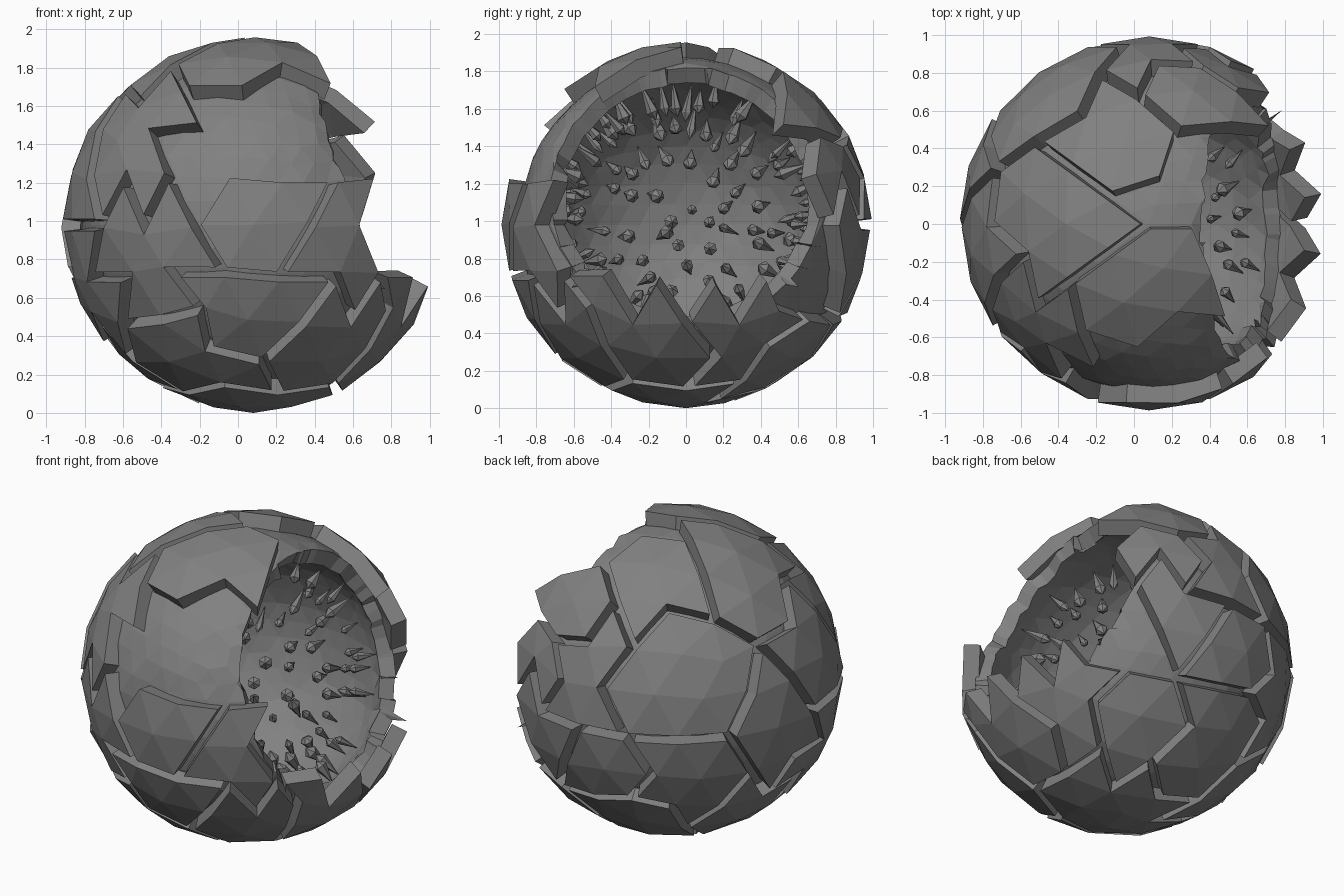
import bpy, bmesh, math, random
from mathutils import Vector

if "Cube" in bpy.data.objects:
    bpy.data.objects.remove(bpy.data.objects["Cube"])

random.seed(4)
CENTRE = Vector((0.08, 0, 0.98))
R = 0.98
TILT = math.radians(17)
OPEN = Vector((math.cos(TILT), 0, math.sin(TILT)))   # direction of the opening

grey = bpy.data.materials.new("stone_grey")
grey.diffuse_color = (0.22, 0.22, 0.22, 1)
grey.use_nodes = True
grey.node_tree.nodes["Principled BSDF"].inputs["Base Color"].default_value = grey.diffuse_color


def make_object(name, bm, thickness=0):
    me = bpy.data.meshes.new(name)
    bm.to_mesh(me)
    bm.free()
    me.materials.append(grey)
    ob = bpy.data.objects.new(name, me)
    ob.location = CENTRE
    bpy.context.collection.objects.link(ob)
    if thickness:
        mod = ob.modifiers.new("thickness", 'SOLIDIFY')
        mod.thickness = thickness
        mod.offset = -1
    return ob


def on_sphere(pairs, axis, sign):
    """Complete two view coordinates to a unit direction."""
    out = []
    for a, b in pairs:
        v = [a, b]
        v.insert(axis, sign * math.sqrt(max(0, 1 - a * a - b * b)))
        out.append(Vector(v))
    return out


# Plate centres, as seen from each side
seeds = (
    on_sphere([(.1, .03), (.53, -.1), (-.05, -.47), (-.55, -.17), (-.6, .45),
               (.45, -.65), (-.38, -.72)], 1, -1)                        # front
    + on_sphere([(-.5, .35), (.05, .3), (-.15, -.2), (.4, -.12), (-.6, -.3),
                 (-.2, -.7), (.35, -.72)], 1, 1)                         # back
    + on_sphere([(.07, -.28), (-.45, .03), (-.2, .48), (.38, .68)], 2, 1)  # top
    + on_sphere([(0, -.1)], 2, -1)                                       # bottom
    + on_sphere([(.82, .38), (-.2, -.55), (.3, -.6)], 0, 1)              # right
    + on_sphere([(-.15, .25), (.25, -.05), (-.2, -.35), (.1, -.7)], 0, -1)  # left
)
# Places where the plates have broken away
bare = [Vector((.5, -.65, .55)), Vector((.6, .75, -.27)), Vector((.02, -.88, .46)),
        Vector((-.27, -.88, .36)), Vector((.3, .25, .92))]
cells = [s.normalized() for s in seeds + bare]


def cell_of(d):
    return max(range(len(cells)), key=lambda i: cells[i].dot(d))


# Outer plates: groups of icosphere triangles, inset for the gaps
for i, seed in enumerate(seeds):
    bm = bmesh.new()
    bmesh.ops.create_icosphere(bm, subdivisions=3, radius=R)
    drop = []
    for f in bm.faces:
        d = f.calc_center_median().normalized()
        limit = 0.64 if d.y < -0.45 else 0.72
        if cell_of(d) != i or d.dot(OPEN) > limit:
            drop.append(f)
    bmesh.ops.delete(bm, geom=drop, context='FACES')
    if not bm.faces:
        bm.free()
        continue
    ring = bmesh.ops.inset_region(bm, faces=bm.faces[:], thickness=0.026,
                                  use_boundary=True, use_even_offset=True)
    bmesh.ops.delete(bm, geom=ring["faces"], context='FACES')
    lift = random.uniform(0, 0.03) * (1 - abs(seed.z))
    bmesh.ops.translate(bm, verts=bm.verts[:], vec=seed * lift)
    make_object("outer_plate_%02d" % (i + 1), bm, 0.1)

# Inner shell, cut open and given a rough surface
bm = bmesh.new()
bmesh.ops.create_icosphere(bm, subdivisions=4, radius=0.89)
bmesh.ops.bisect_plane(bm, geom=bm.verts[:] + bm.edges[:] + bm.faces[:],
                       plane_co=OPEN * 0.515, plane_no=OPEN, clear_outer=True)
for v in bm.verts:
    v.co *= 1 + random.uniform(-0.006, 0.006)
    if v.is_boundary:
        v.co += OPEN * random.uniform(-0.015, 0.015)
make_object("inner_shell", bm, 0.095)

# Crystals on the cavity wall: thin at the root, broad near the pointed tip
bm = bmesh.new()
placed = []
for _ in range(6000):
    if len(placed) >= 180:
        break
    d = Vector((random.gauss(0, 1), random.gauss(0, 1), random.gauss(0, 1))).normalized()
    if d.dot(OPEN) > 0.53 or any((d - p).length < 0.14 for p in placed):
        continue
    placed.append(d)
    length = random.uniform(0.13, 0.24)
    width = random.uniform(0.024, 0.042)
    axis = (-d + 0.15 * Vector((random.uniform(-1, 1), random.uniform(-1, 1),
                                random.uniform(-1, 1)))).normalized()
    u = axis.orthogonal().normalized()
    w = axis.cross(u)
    root = bm.verts.new(d * 0.8)
    tip = bm.verts.new(d * 0.8 + axis * length)
    sides = 6
    loop = []
    for k in range(sides):
        a = 2 * math.pi * k / sides
        loop.append(bm.verts.new(d * 0.8 + axis * length * 0.78
                                 + (u * math.cos(a) + w * math.sin(a)) * width))
    for k in range(sides):
        p, q = loop[k], loop[(k + 1) % sides]
        bm.faces.new((p, q, tip))
        bm.faces.new((q, p, root))
bmesh.ops.recalc_face_normals(bm, faces=bm.faces[:])
make_object("crystals", bm)
